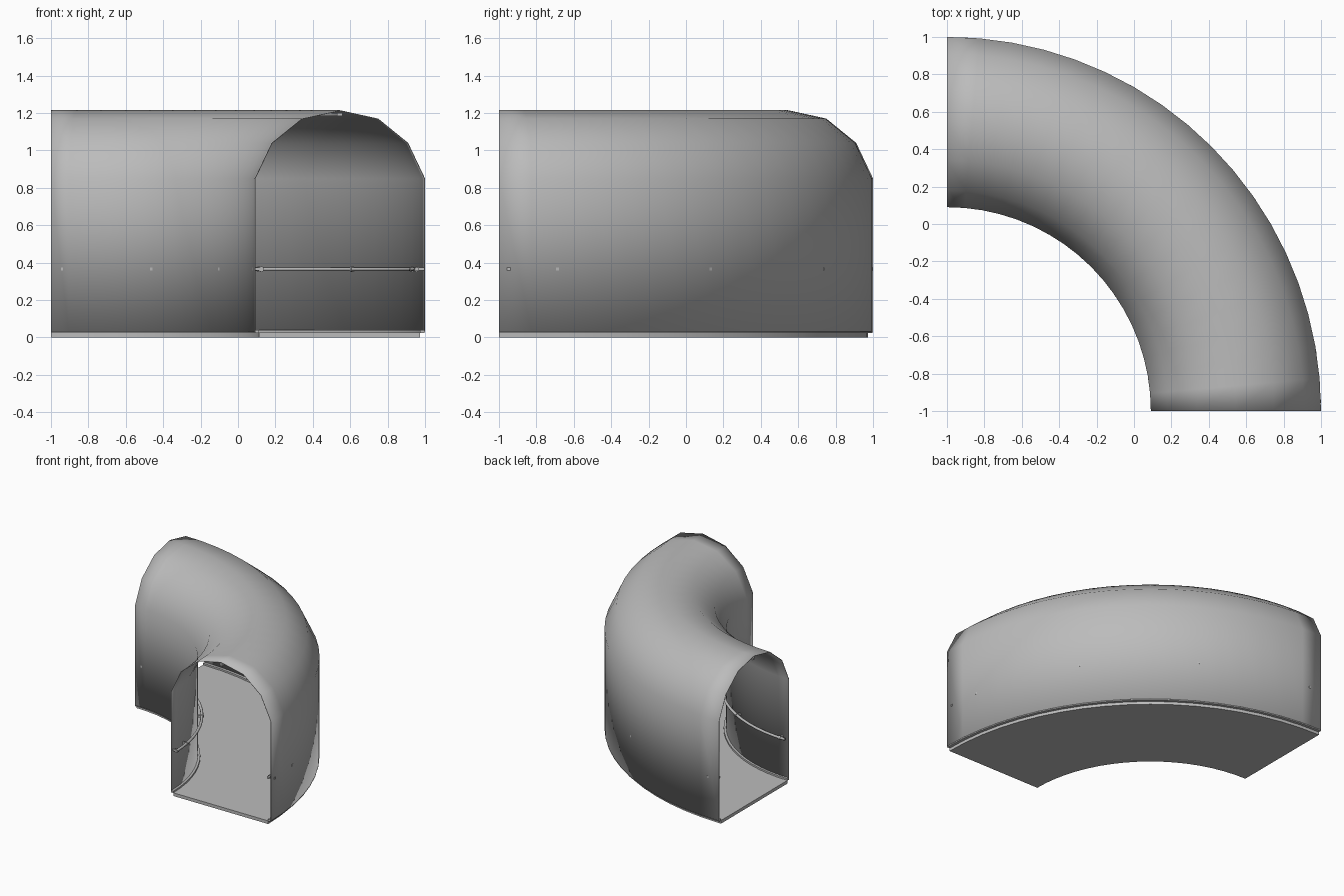
import bpy
import math

cube = bpy.data.objects.get("Cube")
if cube:
    bpy.data.objects.remove(cube, do_unlink=True)

CENTRE = (-1.0, -1.0)      # pivot of the quarter bend
RAIL_Z = 0.365
BRACKETS = (1.5, 9, 34.5, 60.5, 87)

grey = bpy.data.materials.new("plain grey")
grey.use_nodes = True
grey.diffuse_color = (0.5, 0.5, 0.5, 1)
grey.node_tree.nodes["Principled BSDF"].inputs["Base Color"].default_value = (0.5, 0.5, 0.5, 1)


def bend_point(r, z, deg):
    a = math.radians(deg)
    return (CENTRE[0] + r * math.cos(a), CENTRE[1] + r * math.sin(a), z)


def sweep(name, profile, closed=True, start=0, end=90, steps=18, smooth=40):
    """Sweep a clockwise (radius, height) profile round the bend."""
    n = len(profile)
    verts = [bend_point(r, z, start + (end - start) * i / steps)
             for i in range(steps + 1) for r, z in profile]
    faces = []
    for i in range(steps):
        for j in range(n if closed else n - 1):
            k = (j + 1) % n
            faces.append((i * n + j, i * n + k, (i + 1) * n + k, (i + 1) * n + j))
    if closed:
        faces.append(tuple(reversed(range(n))))
        faces.append(tuple(range(steps * n, (steps + 1) * n)))
    mesh = bpy.data.meshes.new(name)
    mesh.from_pydata(verts, [], faces)
    mesh.materials.append(grey)
    obj = bpy.data.objects.new(name, mesh)
    bpy.context.collection.objects.link(obj)
    bpy.ops.object.select_all(action='DESELECT')
    obj.select_set(True)
    bpy.context.view_layer.objects.active = obj
    bpy.ops.object.shade_smooth_by_angle(angle=math.radians(smooth))
    return obj


def box(r0, r1, z0, z1):
    return [(r0, z0), (r0, z1), (r1, z1), (r1, z0)]


def disc(r, z, radius, sides=8):
    return [(r - radius * math.cos(t), z + radius * math.sin(t))
            for t in (math.tau * i / sides for i in range(sides))]


# Arched tunnel shell: half profile mirrored about the crown
MID, HALF = 1.545, 0.455
half = [(HALF, 0.033), (HALF, 0.85), (0.365, 1.04), (0.205, 1.17)]
arch = ([(MID - d, z) for d, z in half] + [(MID, 1.215)]
        + [(MID + d, z) for d, z in reversed(half)])
shell = sweep("tunnel_shell", arch, closed=False)
thick = shell.modifiers.new("thickness", 'SOLIDIFY')
thick.thickness = 0.004
thick.offset = -1

# Floor slab, recessed under the walls, with a low kerb along each wall
sweep("floor_slab", box(1.112, 1.974, 0, 0.026))
sweep("inner_kerb", box(1.092, 1.112, 0.024, 0.04))
sweep("outer_kerb", box(1.974, 1.998, 0.024, 0.04))

# Strip along the crown of the ceiling
sweep("ceiling_strip", box(MID - 0.015, MID + 0.015, 1.184, 1.2))

# Handrails with brackets through the walls
for side, rail_r, wall_r in (("inner", 1.125, 1.089), ("outer", 1.955, 2.0)):
    sweep(side + "_handrail", disc(rail_r, RAIL_Z, 0.011), start=0.8, end=89.2, smooth=60)
    for i, deg in enumerate(BRACKETS):
        lo, hi = sorted((rail_r, wall_r))
        width = math.degrees(0.008 / rail_r)
        sweep(f"{side}_rail_bracket_{i + 1}", box(lo, hi, RAIL_Z - 0.008, RAIL_Z + 0.008),
              start=deg - width, end=deg + width, steps=1)
        sweep(f"{side}_rail_collar_{i + 1}", disc(rail_r, RAIL_Z, 0.015),
              start=deg - width, end=deg + width, steps=1, smooth=60)
